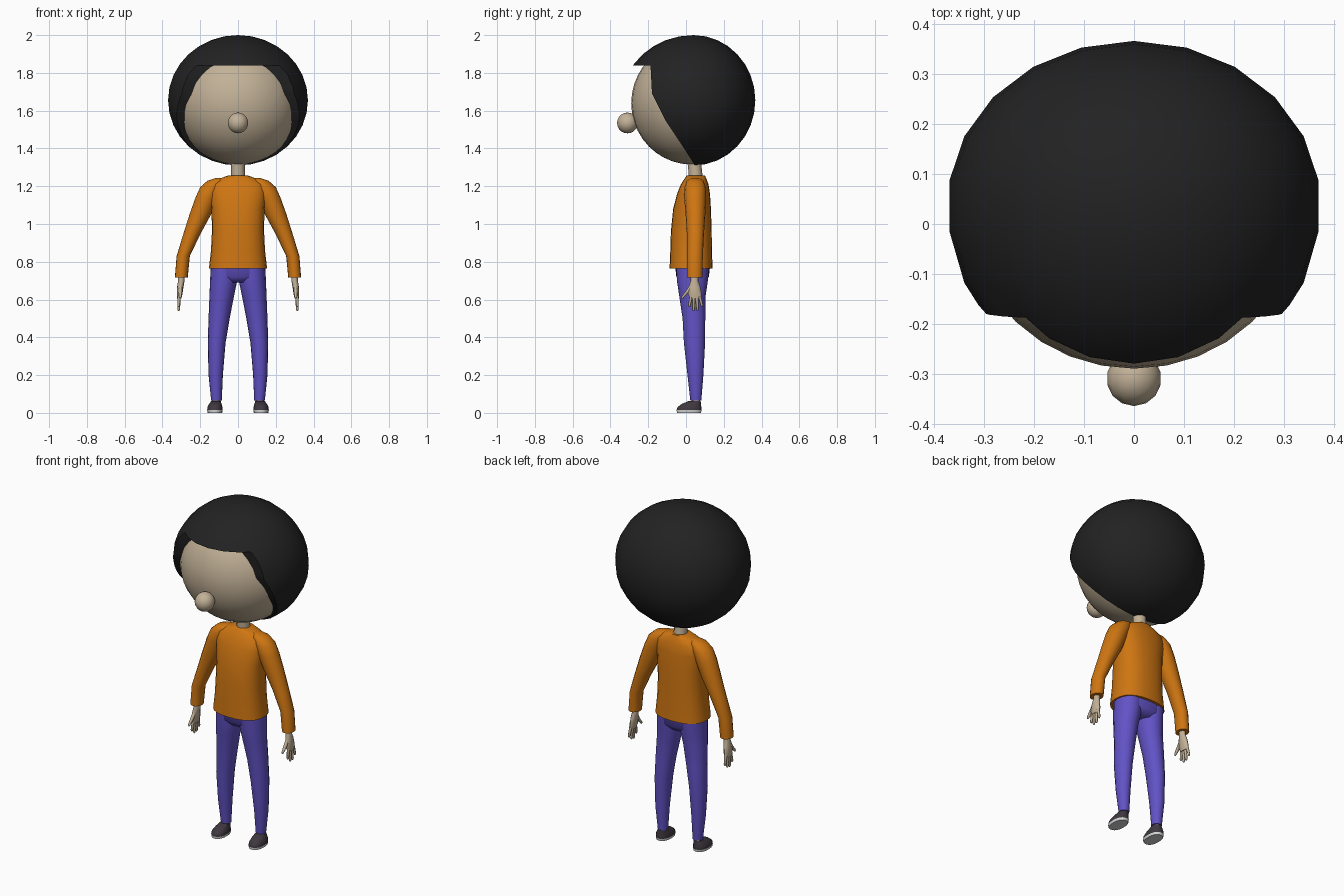
import bpy, bmesh, math
from mathutils import Matrix, Vector


def material(name, r, g, b):
    m = bpy.data.materials.new(name)
    m.diffuse_color = (r, g, b, 1)
    return m


SKIN = material("skin", 0.54, 0.44, 0.31)
HAIR = material("black_hair", 0.016, 0.016, 0.016)
ORANGE = material("orange_knit", 0.62, 0.18, 0.006)
PURPLE = material("purple_denim", 0.12, 0.085, 0.56)
SHOE = material("dark_shoe", 0.05, 0.04, 0.05)
SOLE = material("pale_sole", 0.65, 0.65, 0.65)


def finish(name, bm, mat, angle=50, mirror=False):
    bmesh.ops.recalc_face_normals(bm, faces=bm.faces)
    me = bpy.data.meshes.new(name)
    bm.to_mesh(me)
    bm.free()
    me.materials.append(mat)
    for p in me.polygons:
        p.use_smooth = True
    me.set_sharp_from_angle(angle=math.radians(angle))
    ob = bpy.data.objects.new(name, me)
    bpy.context.collection.objects.link(ob)
    if mirror:
        ob.modifiers.new("mirror", 'MIRROR')
    return ob


def loft(name, rings, mat, n=16, power=2.0, mirror=False):
    """Stack horizontal rings given as (x, y, z, x radius, y radius)."""
    bm = bmesh.new()
    loops = []
    for x, y, z, rx, ry in rings:
        loop = []
        for i in range(n):
            a = math.tau * i / n
            c, s = math.cos(a), math.sin(a)
            px = math.copysign(abs(c) ** (2 / power), c)
            py = math.copysign(abs(s) ** (2 / power), s)
            loop.append(bm.verts.new((x + rx * px, y + ry * py, z)))
        loops.append(loop)
    for a, b in zip(loops, loops[1:]):
        for i in range(n):
            j = (i + 1) % n
            bm.faces.new((a[i], a[j], b[j], b[i]))
    bm.faces.new(loops[0])
    bm.faces.new(loops[-1])
    return finish(name, bm, mat, mirror=mirror)


def ball(name, centre, radii, mat, u=24, v=16, front=None):
    """Ellipsoid; front optionally replaces the y radius on the front half."""
    bm = bmesh.new()
    bmesh.ops.create_uvsphere(bm, u_segments=u, v_segments=v, radius=1)
    for vert in bm.verts:
        x, y, z = vert.co
        ry = front if front and y < 0 else radii[1]
        vert.co = Vector(centre) + Vector((x * radii[0], y * ry, z * radii[2]))
    return finish(name, bm, mat)


# Head, nose and neck
ball("head", (0, 0.03, 1.64), (0.335, 0.32, 0.325), SKIN, 32, 20)
ball("nose", (0, -0.31, 1.535), (0.055, 0.055, 0.055), SKIN, 14, 10)
loft("neck", [(0, 0.055, 1.20, 0.042, 0.042), (0, 0.05, 1.27, 0.036, 0.036),
              (0, 0.04, 1.36, 0.036, 0.036)], SKIN, 12)

# Hair: ellipsoid with the face opening cut away by a side profile
hair = ball("hair", (0, 0.04, 1.655), (0.374, 0.327, 0.345), HAIR, 22, 16, 0.38)
profile = [(-1, 1.84), (-0.188, 1.84), (-0.18, 1.69), (-0.11, 1.55),
           (-0.01, 1.40), (0.05, 1.305), (0.05, 1), (-1, 1)]
bm = bmesh.new()
face = bm.faces.new([bm.verts.new((-1, y, z)) for y, z in profile])
ext = bmesh.ops.extrude_face_region(bm, geom=[face])
bmesh.ops.translate(bm, vec=(2, 0, 0),
                    verts=[g for g in ext["geom"] if isinstance(g, bmesh.types.BMVert)])
cutter = finish("face_opening_cutter", bm, HAIR)
cutter.hide_render = True
cut = hair.modifiers.new("opening", 'BOOLEAN')
cut.operation, cut.object, cut.solver = 'DIFFERENCE', cutter, 'EXACT'
bpy.context.view_layer.update()
cut_mesh = bpy.data.meshes.new_from_object(
    hair.evaluated_get(bpy.context.evaluated_depsgraph_get()))
hair.modifiers.clear()
hair.data = cut_mesh
cut_mesh.set_sharp_from_angle(angle=math.radians(40))
bpy.data.objects.remove(cutter)

# Sweater body and sleeves
loft("sweater", [
    (0, 0.027, 0.765, 0.154, 0.114), (0, 0.027, 0.86, 0.143, 0.110),
    (0, 0.028, 0.96, 0.138, 0.108), (0, 0.032, 1.08, 0.140, 0.100),
    (0, 0.040, 1.16, 0.150, 0.087), (0, 0.046, 1.21, 0.145, 0.073),
    (0, 0.050, 1.24, 0.100, 0.058), (0, 0.052, 1.257, 0.050, 0.048)],
    ORANGE, 24, 2.4)
loft("sleeves", [
    (0.300, 0.046, 0.717, 0.034, 0.041), (0.290, 0.047, 0.83, 0.035, 0.042),
    (0.245, 0.050, 0.945, 0.045, 0.045), (0.200, 0.050, 1.05, 0.057, 0.052),
    (0.165, 0.048, 1.14, 0.060, 0.058), (0.140, 0.048, 1.195, 0.060, 0.056),
    (0.115, 0.048, 1.228, 0.048, 0.045), (0.095, 0.048, 1.243, 0.025, 0.025)],
    ORANGE, 16, mirror=True)

# Trousers: hips and two legs
loft("trouser_hips", [
    (0, 0.035, 0.69, 0.080, 0.060), (0, 0.035, 0.72, 0.138, 0.086),
    (0, 0.035, 0.80, 0.140, 0.095)], PURPLE, 24, 2.4)
loft("trouser_legs", [
    (0.114, 0.052, 0.065, 0.028, 0.029), (0.118, 0.050, 0.20, 0.038, 0.042),
    (0.113, 0.045, 0.37, 0.047, 0.056), (0.100, 0.042, 0.50, 0.056, 0.060),
    (0.086, 0.034, 0.62, 0.065, 0.070), (0.076, 0.034, 0.70, 0.072, 0.082),
    (0.074, 0.035, 0.78, 0.070, 0.088)], PURPLE, 16, mirror=True)

# Ankles and shoes with pale soles
loft("ankles", [(0.116, 0.052, 0.04, 0.022, 0.023),
                (0.114, 0.052, 0.09, 0.022, 0.023)], SKIN, 10, mirror=True)
shoes = loft("shoes", [
    (0.122, 0.016, 0.0, 0.038, 0.064), (0.122, 0.016, 0.014, 0.041, 0.067),
    (0.122, 0.018, 0.030, 0.040, 0.064), (0.120, 0.028, 0.047, 0.033, 0.052),
    (0.117, 0.045, 0.062, 0.026, 0.033)], SHOE, 18, 2.3, True)
shoes.data.materials.append(SOLE)
for p in shoes.data.polygons:
    if p.center.z < 0.012:
        p.material_index = 1

# Hands: palm, four spread fingers and a thumb
loft("palms", [
    (0.311, 0.050, 0.605, 0.011, 0.028), (0.309, 0.047, 0.63, 0.015, 0.036),
    (0.305, 0.045, 0.67, 0.017, 0.030), (0.300, 0.045, 0.70, 0.017, 0.020),
    (0.298, 0.045, 0.74, 0.017, 0.020)], SKIN, 12, mirror=True)
for name, y0, y1, tip in [("index", 0.028, 0.018, 0.560), ("middle", 0.042, 0.040, 0.540),
                          ("ring", 0.056, 0.061, 0.543), ("little", 0.070, 0.084, 0.562)]:
    loft(name + "_fingers", [
        (0.314, y1, tip, 0.004, 0.004), (0.314, y1, tip + 0.008, 0.007, 0.007),
        (0.311, y0, 0.625, 0.009, 0.009)], SKIN, 8, mirror=True)
loft("thumbs", [
    (0.306, -0.020, 0.606, 0.004, 0.005), (0.306, -0.015, 0.616, 0.008, 0.009),
    (0.305, 0.010, 0.645, 0.010, 0.012), (0.304, 0.035, 0.68, 0.010, 0.014)],
    SKIN, 8, mirror=True)
